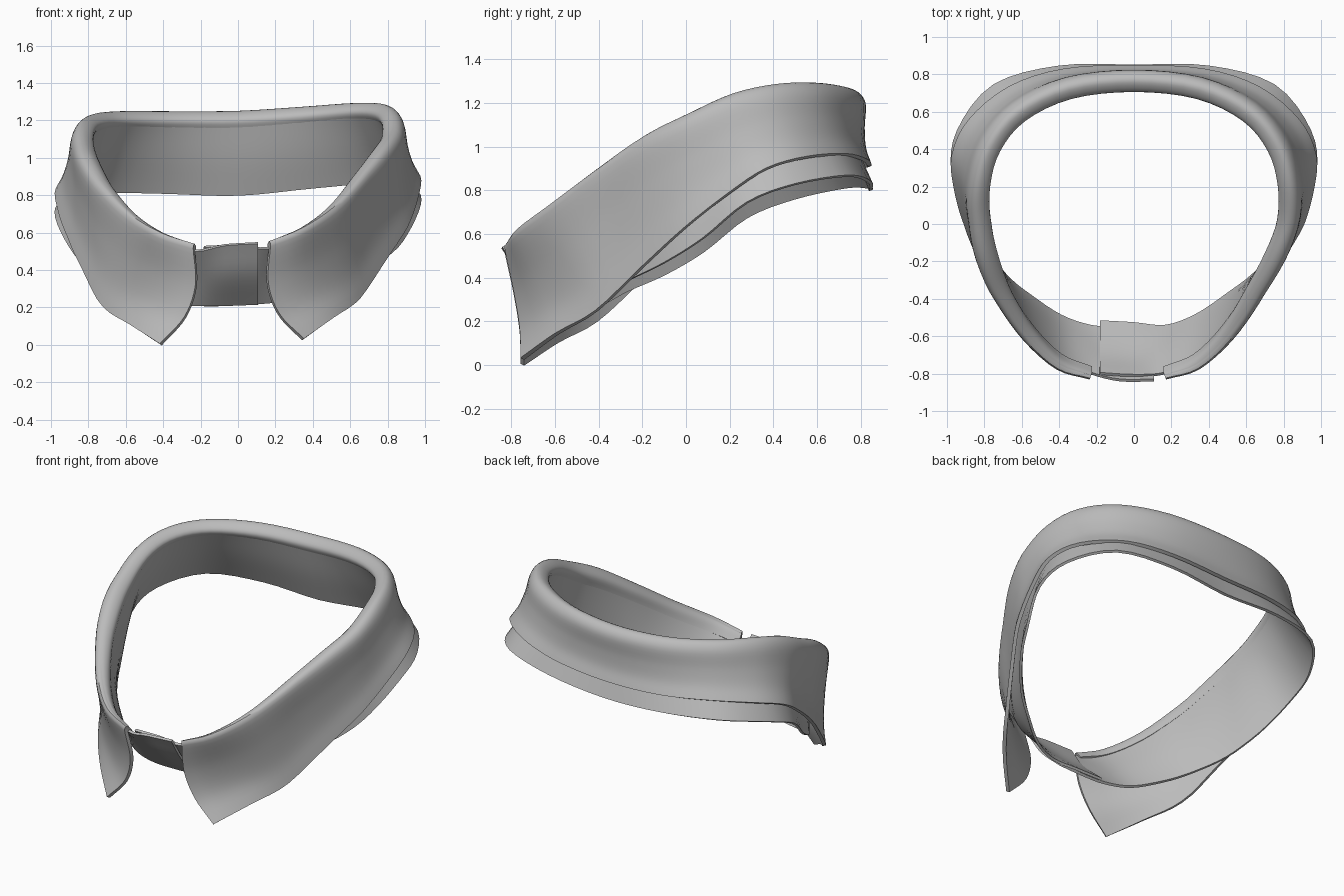
import bpy
from mathutils import Vector as V

cube = bpy.data.objects.get("Cube")
if cube:
    bpy.data.objects.remove(cube, do_unlink=True)

cloth = bpy.data.materials.new("grey_cloth")
cloth.use_nodes = True
cloth.diffuse_color = (0.5, 0.5, 0.5, 1)
cloth.node_tree.nodes["Principled BSDF"].inputs["Base Color"].default_value = (0.5, 0.5, 0.5, 1)

# Half of the collar from front to back: fold crest, leaf hem, band hem
HALF = [
    ((.20, -.81, .53), (.38, -.75, .015), (.20, -.545, .22)),
    ((.37, -.75, .60), (.54, -.59, .125), (.36, -.49, .235)),
    ((.53, -.60, .71), (.68, -.41, .225), (.52, -.385, .29)),
    ((.665, -.40, .86), (.80, -.20, .42), (.665, -.27, .36)),
    ((.775, -.18, 1.015), (.90, 0, .60), (.80, -.10, .44)),
    ((.83, .02, 1.115), (.955, .20, .755), (.895, .08, .55)),
    ((.83, .22, 1.205), (.965, .37, .865), (.97, .28, .71)),
    ((.77, .42, 1.25), (.88, .55, .92), (.94, .50, .795)),
    ((.62, .60, 1.26), (.67, .725, .94), (.75, .74, .84)),
    ((.35, .73, 1.25), (.38, .82, .925), (.40, .84, .825)),
    ((0, .77, 1.24), (0, .84, .91), (0, .845, .80)),
]
UP = V((0, 0, 1))


def mirror(station):
    return [V((-p[0], p[1], p[2])) for p in station]


def spline(points, steps):
    """Catmull-Rom curve through the points."""
    ext = [points[0] * 2 - points[1], *points, points[-1] * 2 - points[-2]]
    out = []
    for a, b, c, d in zip(ext, ext[1:], ext[2:], ext[3:]):
        for i in range(steps):
            t = i / steps
            out.append((b * 2 + (c - a) * t + (a * 2 - b * 5 + c * 4 - d) * t * t
                        + (b * 3 - a - c * 3 + d) * t ** 3) / 2)
    return out + [points[-1]]


def uneven(p):
    """Slight lean to one side, as worn cloth has."""
    x = p.x - .033 * min(1, max(0, -p.y) / .35)
    return (x, p.y, p.z + .035 * p.x)


def loft(name, sections, thickness):
    """Cloth sheet through a row of cross-sections."""
    rows = [spline(s, 5) for s in sections]
    columns = [spline(list(c), 4) for c in zip(*rows)]
    n = len(columns[0])
    verts = [uneven(p) for c in columns for p in c]
    faces = [(i * n + j, i * n + j + 1, (i + 1) * n + j + 1, (i + 1) * n + j)
             for i in range(len(columns) - 1) for j in range(n - 1)]
    mesh = bpy.data.meshes.new(name)
    mesh.from_pydata(verts, [], faces)
    mesh.materials.append(cloth)
    ob = bpy.data.objects.new(name, mesh)
    bpy.context.collection.objects.link(ob)
    solid = ob.modifiers.new("cloth_thickness", "SOLIDIFY")
    solid.thickness = thickness
    solid.offset = 0
    bpy.ops.object.select_all(action="DESELECT")
    ob.select_set(True)
    bpy.context.view_layer.objects.active = ob
    bpy.ops.object.modifier_apply(modifier=solid.name)
    bpy.ops.object.shade_smooth_by_angle(angle=.7)


stations = [[V(p) for p in s] for s in HALF]
stations += [mirror(s) for s in reversed(HALF[:-1])]
last = len(stations) - 1

leaf, band = [], []
for i, (crest, hem, foot) in enumerate(stations):
    along = stations[min(i + 1, last)][0] - stations[max(i - 1, 0)][0]
    out = V((along.y, -along.x, 0)).normalized()
    end = min(i, last - i)
    r = min(.012 + .01 * end, .052)
    inner = crest - out * r - UP * r * .7
    outer = crest + out * r * .8 - UP * r * .8
    # Front edges of the leaf bow towards the opening
    side = V((1 if i < last / 2 else -1, 0, 0))
    bow = side * (-.075 * max(0, 1 - end / 2))
    leaf.append([inner.lerp(foot, .12), inner, crest, outer,
                 outer.lerp(hem, .38) - out * .015 + bow,
                 outer.lerp(hem, .72) - out * .018 + bow, hem])
    top = inner - UP * .01
    band.append([top, top.lerp(foot, .5) - out * .008, foot])


def tab(x, y, lift):
    """Section of the band across the front opening."""
    top, foot = V((x, y, .53 + lift)), V((x, y + .28, .215))
    return [top, top.lerp(foot, .5) + V((0, -.03, 0)), foot]


# Band ends overlap at the front: one lies under, the other over
under = [tab(-.15, -.80, 0), tab(.03, -.81, 0)]
over = [tab(-.04, -.835, .005), tab(.14, -.835, .01)]
loft("collar_leaf", leaf, .022)
loft("collar_band", under + band + over, .016)
